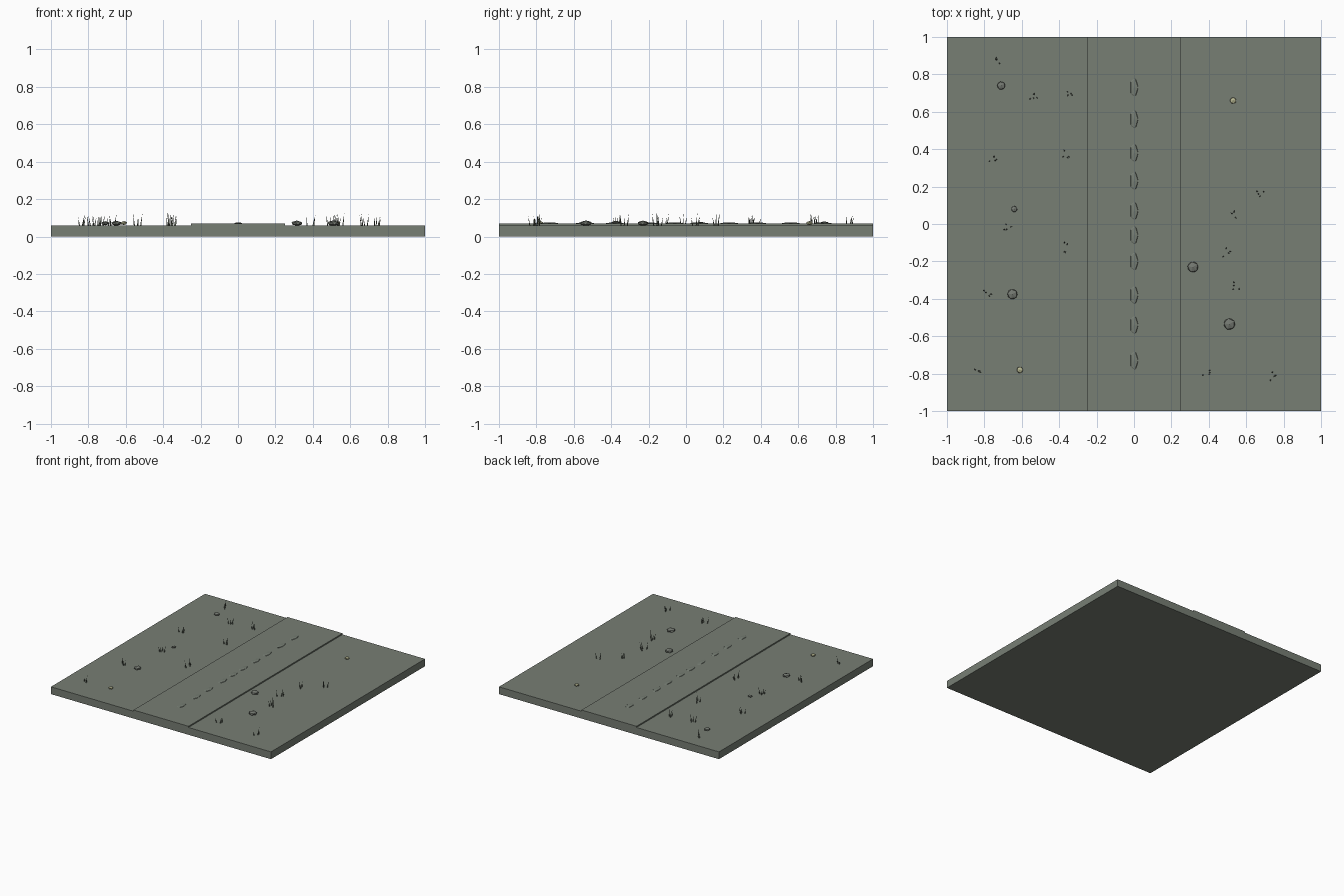
import bpy, math, random
from mathutils import Vector

if "Cube" in bpy.data.objects:
    bpy.data.objects.remove(bpy.data.objects["Cube"])
random.seed(4)

def mat(name, c):
    m = bpy.data.materials.new(name)
    m.diffuse_color = (*c, 1)
    m.use_nodes = True
    m.node_tree.nodes["Principled BSDF"].inputs["Base Color"].default_value = m.diffuse_color
    return m

GROUND = mat("grey green ground", (0.185, 0.21, 0.175))
PATH = mat("grey green path", (0.185, 0.21, 0.175))
STONE = mat("grey stone", (0.175, 0.19, 0.165))
GRASS = mat("dark grass", (0.13, 0.15, 0.115))
FLOWER = mat("pale yellow", (0.48, 0.48, 0.29))

def box(name, lo, hi, m):
    bpy.ops.mesh.primitive_cube_add(size=1, location=[(a + b) / 2 for a, b in zip(lo, hi)])
    o = bpy.context.object
    o.name = name
    o.scale = [b - a for a, b in zip(lo, hi)]
    o.data.materials.append(m)

def lump(name, loc, scale, m, turn=0):
    bpy.ops.mesh.primitive_ico_sphere_add(subdivisions=1, radius=1, location=loc,
                                          rotation=(0, 0, turn))
    o = bpy.context.object
    o.name = name
    o.scale = scale
    o.data.materials.append(m)

# ground slab and raised path
box("ground", (-1, -1, 0), (1, 1, 0.06), GROUND)
box("path", (-0.25, -1, 0.055), (0.25, 1, 0.07), PATH)

# low ruts along the middle of the path
for y in (-0.73, -0.54, -0.38, -0.2, -0.06, 0.07, 0.23, 0.38, 0.56, 0.73):
    lump("path_rut", (0, y, 0.07), (0.024, 0.055, 0.006), PATH)

# stones
for x, y, r in ((-0.71, 0.74, 0.024), (-0.64, 0.08, 0.018), (-0.65, -0.375, 0.03),
                (0.315, -0.23, 0.032), (0.51, -0.535, 0.034)):
    lump("stone", (x, y, 0.071), (r, r, 0.45 * r), STONE, math.pi / 6)

# flower heads
for x, y in ((0.53, 0.66), (-0.61, -0.78)):
    lump("flower", (x, y, 0.072), (0.019, 0.019, 0.011), FLOWER)

# grass tufts: thin three-sided leaning blades
tufts = ((-0.74, 0.87), (-0.54, 0.685), (-0.345, 0.705), (-0.365, 0.37), (-0.755, 0.34),
         (-0.67, -0.02), (-0.365, -0.125), (-0.78, -0.37), (-0.84, -0.79), (0.68, 0.16),
         (0.535, 0.05), (0.49, -0.155), (0.545, -0.33), (0.38, -0.79), (0.73, -0.81))
verts, faces = [], []
for x, y in tufts:
    for k in range(4):
        a = random.uniform(0, 2 * math.pi)
        d = random.uniform(0.008, 0.025)
        base = Vector((x + d * math.cos(a), y + d * math.sin(a), 0.058))
        lean = Vector((0.01 * math.cos(a), 0.01 * math.sin(a), random.uniform(0.045, 0.07)))
        n = len(verts)
        for j in range(3):
            t = a + j * 2 * math.pi / 3
            verts.append(base + Vector((0.004 * math.cos(t), 0.004 * math.sin(t), 0)))
        verts.append(base + lean)
        faces += [(n, n + 1, n + 3), (n + 1, n + 2, n + 3), (n + 2, n, n + 3), (n + 2, n + 1, n)]
me = bpy.data.meshes.new("grass_tufts")
me.from_pydata(verts, [], faces)
me.materials.append(GRASS)
bpy.context.collection.objects.link(bpy.data.objects.new("grass_tufts", me))
